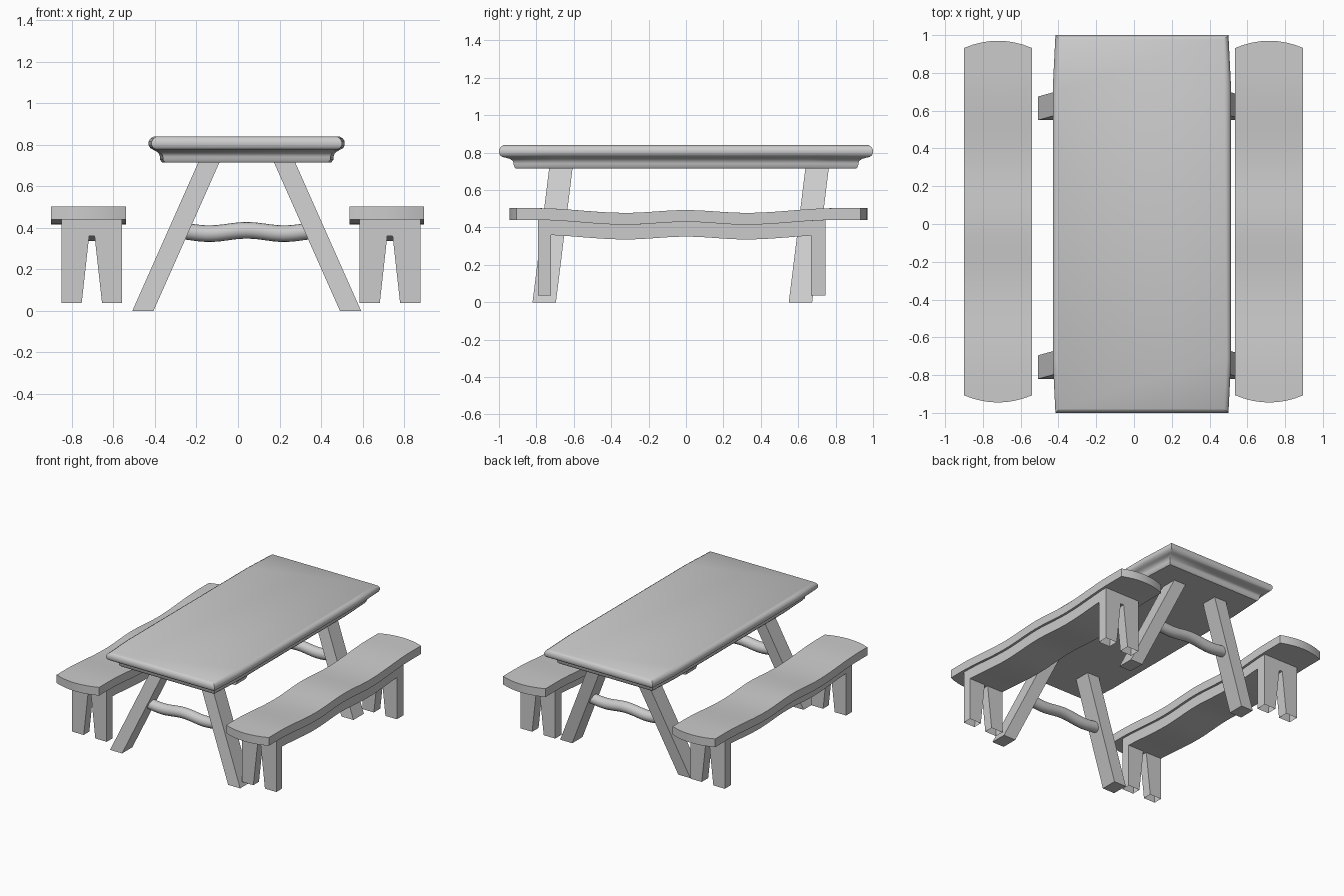
import bpy, bmesh, math

cube = bpy.data.objects.get("Cube")
if cube:
    bpy.data.objects.remove(cube, do_unlink=True)

grey = bpy.data.materials.new("plain_grey")
grey.use_nodes = True
grey.diffuse_color = (0.6, 0.6, 0.6, 1)
grey.node_tree.nodes["Principled BSDF"].inputs["Base Color"].default_value = (0.6, 0.6, 0.6, 1)


def loft(name, rings, cap_start=True, smooth=0):
    """Skin a list of equal-length rings of points into a solid."""
    bm = bmesh.new()
    loops = [[bm.verts.new(p) for p in ring] for ring in rings]
    n = len(loops[0])
    for a, b in zip(loops, loops[1:]):
        for i in range(n):
            j = (i + 1) % n
            bm.faces.new((a[i], a[j], b[j], b[i]))
    first = bm.faces.new(loops[0])
    bm.faces.new(loops[-1])
    bmesh.ops.recalc_face_normals(bm, faces=bm.faces)
    if not cap_start:
        bmesh.ops.delete(bm, geom=[first], context='FACES_ONLY')
    mesh = bpy.data.meshes.new(name)
    bm.to_mesh(mesh)
    bm.free()
    mesh.materials.append(grey)
    obj = bpy.data.objects.new(name, mesh)
    bpy.context.collection.objects.link(obj)
    if smooth:
        bpy.ops.object.select_all(action='DESELECT')
        obj.select_set(True)
        bpy.context.view_layer.objects.active = obj
        bpy.ops.object.shade_smooth_by_angle(angle=math.radians(smooth))
    return obj


def wave(y):
    """Gentle double dip along a bench, level at both ends."""
    t = abs(y)
    if t < 0.32:
        return -0.01 - 0.0075 * (1 - math.cos(math.pi * t / 0.32))
    if t < 0.8:
        return -0.0125 * (1 + math.cos(math.pi * (t - 0.32) / 0.48))
    return 0


def wavy_section(x, y0, y1, low, high, steps=32):
    """Side outline at one x: wavy top and wavy underside."""
    ys = [y0 + (y1 - y0) * i / steps for i in range(steps + 1)]
    return ([(x, y, high + wave(y)) for y in ys]
            + [(x, y, low + wave(y)) for y in reversed(ys)])


TABLE_X = 0.042

# Table top: slightly bowed outline swept through a rounded edge and cove
edge = [(0.065, 0.09, 0.715), (0.055, 0.08, 0.727), (0.054, 0.078, 0.742),
        (0.05, 0.074, 0.755), (0.04, 0.06, 0.766), (0.03, 0.04, 0.772),
        (0.022, 0.02, 0.776), (0.008, 0.007, 0.784), (0, 0, 0.797),
        (0, 0, 0.816), (0.008, 0.008, 0.83), (0.024, 0.022, 0.84)]
rings = []
for ix, iy, z in edge:
    w, l = 0.472 - ix, 1 - iy
    half = [(w - 0.014, -l), (w, -0.72 * l), (w, 0.72 * l), (w - 0.014, l)]
    rings.append([(TABLE_X + sx * x, sx * y, z) for sx in (1, -1) for x, y in half])
loft("table_top", rings, smooth=40)

# Splayed table legs, both pairs leaning the same way, with a wavy round stretcher
for end, y_foot, y_head in (("front", -0.758, -0.668), ("back", 0.612, 0.702)):
    for side, s in (("left", 1), ("right", -1)):
        legs = []
        for x, y, z in ((0.5, y_foot, 0), (0.178, y_head, 0.725)):
            legs.append([(TABLE_X + s * x + dx * 0.051, y + dy * 0.0625, z)
                         for dx, dy in ((-1, -1), (1, -1), (1, 1), (-1, 1))])
        loft(f"{end}_{side}_table_leg", legs)
    y_bar = y_foot + 0.047
    bar = []
    for i in range(25):
        x = -0.3 + 0.6 * i / 24
        zc = 0.38 + 0.008 * math.cos(2 * math.pi * x / 0.36)
        bar.append([(TABLE_X + x, y_bar + 0.04 * math.cos(a), zc + 0.04 * math.sin(a))
                    for a in (math.tau * k / 16 for k in range(16))])
    loft(f"{end}_stretcher", bar, smooth=40)

# Benches: seat with bowed ends, beam beneath, split leg panels
for side, cx in (("left", 0.716), ("right", -0.72)):
    seat = []
    for i in range(9):
        u = i / 4 - 1
        bow = 0.038 * (1 - u * u)
        seat.append(wavy_section(cx + 0.18 * u, -0.907 - bow, 0.932 + bow, 0.44, 0.503))
    loft(f"{side}_bench_seat", seat, smooth=30)

    bx = cx + 0.016
    loft(f"{side}_bench_beam",
         [wavy_section(bx + 0.146 * u, -0.79, 0.745, 0.361, 0.442) for u in (-1, 1)],
         smooth=30)

    for end, y0, y1 in (("front", -0.79, -0.722), ("back", 0.667, 0.745)):
        for half, s in (("outer", 1), ("inner", -1)):
            leg = []
            for x_in, z in ((0.049, 0.037), (0.013, 0.361)):
                leg.append([(bx + s * x, y, z) for x, y in
                            ((x_in, y0), (0.146, y0), (0.146, y1), (x_in, y1))])
            loft(f"{side}_bench_{end}_{half}_leg", leg, cap_start=False)
